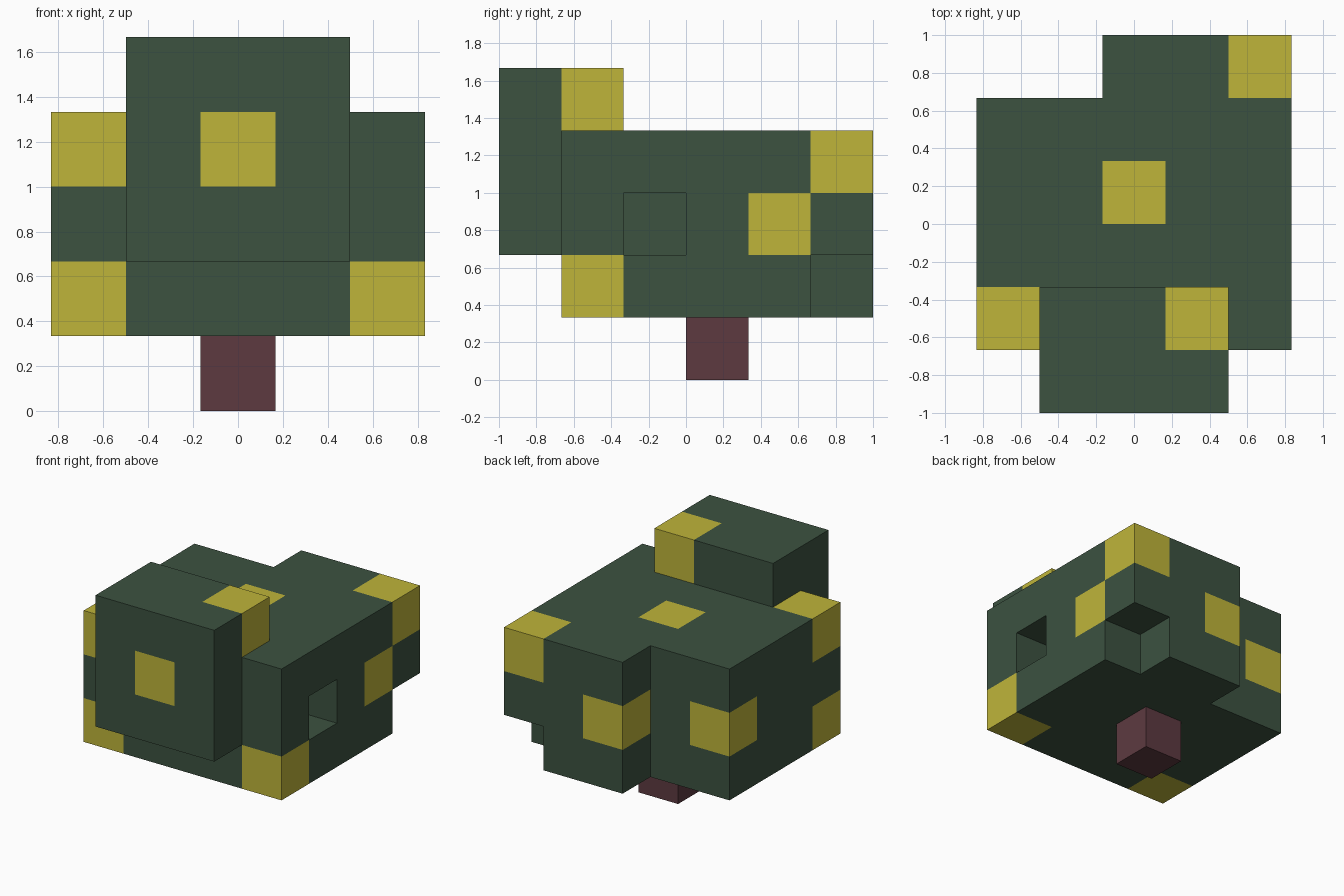
import bpy, bmesh
from mathutils import Vector

cube = bpy.data.objects.get("Cube")
if cube:
    bpy.data.objects.remove(cube, do_unlink=True)

U = 1 / 3                                # edge of one block
ORIGIN = Vector((-2.5 * U, -1.0, 0.0))   # corner of block (0, 0, 0)


def material(name, rgb):
    lin = [((c / 255 + 0.055) / 1.055) ** 2.4 for c in rgb] + [1.0]
    m = bpy.data.materials.new(name)
    m.use_nodes = True
    m.diffuse_color = lin
    bsdf = m.node_tree.nodes["Principled BSDF"]
    bsdf.inputs["Base Color"].default_value = lin
    bsdf.inputs["Roughness"].default_value = 0.9
    return m


GREEN = material("leaf green", (60, 82, 64))
YELLOW = material("fruit yellow", (191, 181, 58))
BROWN = material("bark brown", (93, 58, 64))


def box(x, y, z):
    """Block cells in inclusive index ranges."""
    return {(i, j, k) for i in range(x[0], x[1] + 1)
            for j in range(y[0], y[1] + 1) for k in range(z[0], z[1] + 1)}


# Parts as sets of blocks
parts = {
    "trunk": box((2, 2), (3, 3), (0, 0)),
    # main crown, with a one-block hollow in its +x side
    "crown": box((0, 4), (1, 4), (1, 3)) - {(4, 2, 2)},
    # raised front block overhanging the crown
    "front_foliage": box((1, 3), (0, 0), (2, 4)) | box((1, 3), (1, 1), (4, 4)),
    # rear block with its lower outer corner missing
    "rear_foliage": box((2, 4), (5, 5), (1, 3)) - {(4, 5, 1)},
}
filled = set().union(*parts.values())

# Yellow blocks
fruit = {(0, 1, 1), (0, 1, 3), (4, 1, 1), (2, 0, 3), (3, 1, 4),
         (2, 3, 3), (4, 4, 2), (0, 4, 2), (2, 5, 2), (4, 5, 3)}


def build(name, cells, mats):
    """Outer shell of the blocks; fruit blocks take the second material."""
    bm = bmesh.new()
    corners = {}

    def vert(p):
        if p not in corners:
            corners[p] = bm.verts.new(ORIGIN + Vector(p) * U)
        return corners[p]

    for cell in sorted(cells):
        for axis in range(3):
            for side in (0, 1):
                near = list(cell)
                near[axis] += 2 * side - 1
                if tuple(near) in filled:
                    continue
                b, c = (axis + 1) % 3, (axis + 2) % 3
                quad = []
                for db, dc in ((0, 0), (1, 0), (1, 1), (0, 1)):
                    p = list(cell)
                    p[axis] += side
                    p[b] += db
                    p[c] += dc
                    quad.append(vert(tuple(p)))
                face = bm.faces.new(quad if side else quad[::-1])
                face.material_index = int(cell in fruit)
    mesh = bpy.data.meshes.new(name)
    bm.to_mesh(mesh)
    bm.free()
    for m in mats:
        mesh.materials.append(m)
    bpy.context.collection.objects.link(bpy.data.objects.new(name, mesh))


for part, cells in parts.items():
    build(part, cells, [BROWN] if part == "trunk" else [GREEN, YELLOW])
